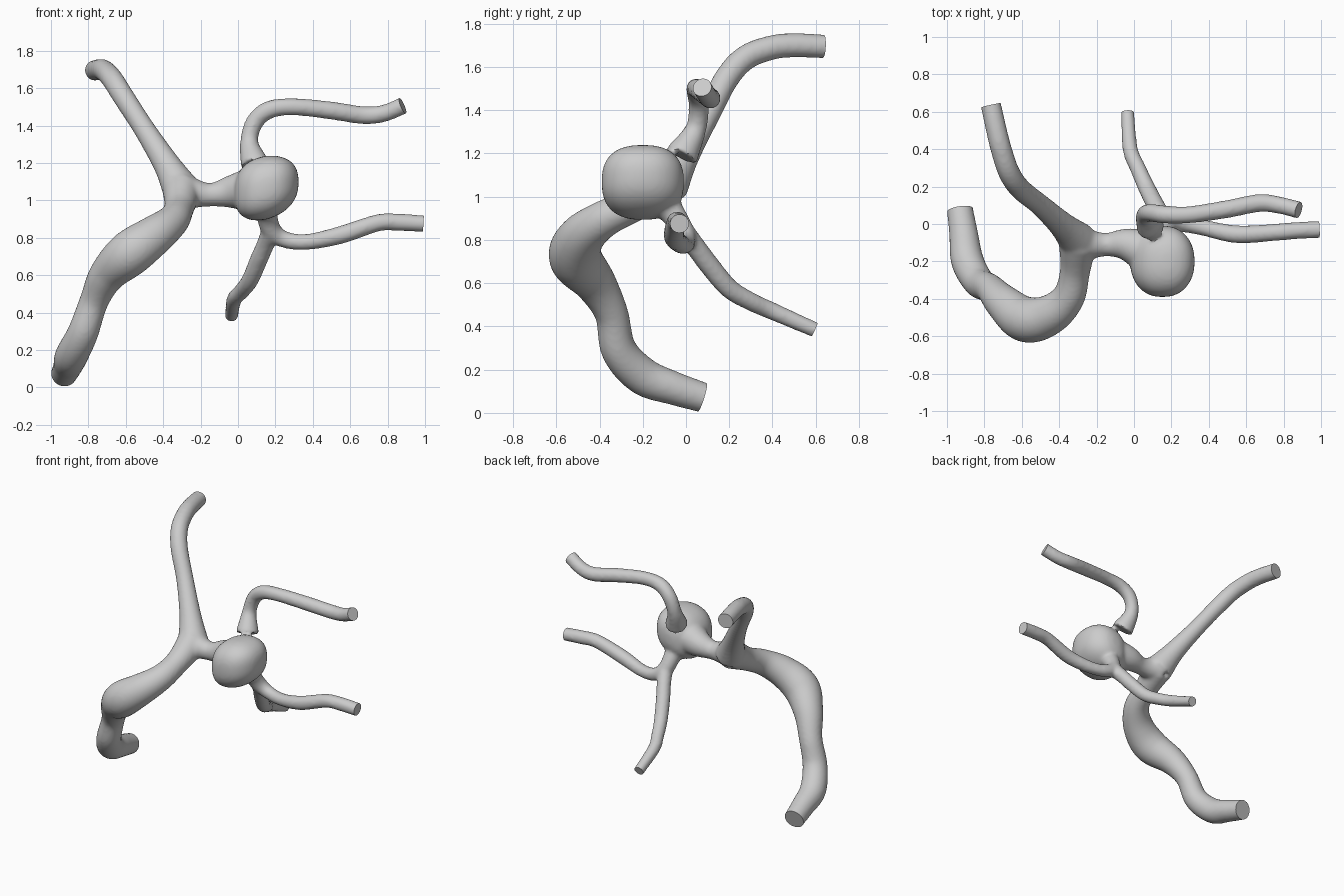
import bpy, bmesh, math
from mathutils import Vector

cube = bpy.data.objects.get("Cube")
if cube:
    bpy.data.objects.remove(cube, do_unlink=True)

SIDES, STEPS, EXTRA = 24, 8, 0.08

# Each vessel: centre line points with a radius (x, y, z, r)
trunk = [(-.93, .075, .072, .067), (-.91, -.06, .115, .075), (-.89, -.2, .17, .085),
         (-.83, -.31, .29, .08), (-.77, -.345, .46, .075), (-.7, -.42, .6, .095),
         (-.58, -.51, .715, .12), (-.45, -.485, .81, .105), (-.35, -.39, .89, .085),
         (-.315, -.25, .96, .078), (-.3, -.1, 1.05, .1)]
upper_right_branch = [(-.765, .635, 1.695, .052), (-.735, .5, 1.7, .053), (-.71, .4, 1.69, .054),
                      (-.67, .28, 1.645, .055), (-.61, .19, 1.55, .055), (-.5, .1, 1.38, .055),
                      (-.38, -.01, 1.19, .07), (-.3, -.09, 1.05, .1)]
bridge = [(-.3, -.1, 1.05, .1), (-.22, -.11, 1.035, .073), (-.14, -.11, 1.03, .06),
          (-.04, -.11, 1.045, .085), (.08, -.15, 1.06, .12)]
upper_left_branch = [(.88, .075, 1.505, .043), (.78, .1, 1.465, .043), (.67, .112, 1.455, .045),
                     (.5, .08, 1.48, .045), (.3, .05, 1.5, .043), (.17, .05, 1.485, .045),
                     (.09, .06, 1.42, .045), (.06, .045, 1.31, .046), (.09, -.02, 1.19, .075)]
lower_left_branch = [(.99, -.03, .875, .042), (.87, -.035, .882, .043), (.75, -.045, .88, .043),
                     (.55, -.055, .815, .045), (.37, -.02, .778, .04), (.25, 0, .79, .042),
                     (.18, -.015, .84, .05), (.155, -.06, .92, .055), (.15, -.13, 1, .08)]
lower_back_branch = [(-.035, .595, .385, .033), (-.02, .4, .47, .038), (.02, .3, .515, .04),
                     (.065, .2, .575, .043), (.11, .11, .68, .045), (.145, .05, .76, .045),
                     (.18, -.015, .84, .05)]
open_vessels = [trunk, upper_right_branch, upper_left_branch, lower_left_branch, lower_back_branch]


def spline(points):
    """Smooth curve through points, carrying the radius along."""
    p = [Vector(q) for q in points]
    p = [2 * p[0] - p[1]] + p + [2 * p[-1] - p[-2]]
    out = []
    for a, b, c, d in zip(p, p[1:], p[2:], p[3:]):
        for i in range(STEPS):
            t = i / STEPS
            out.append(.5 * (2 * b + (c - a) * t + (2 * a - 5 * b + 4 * c - d) * t * t
                             + (3 * b - a - 3 * c + d) * t ** 3))
    return out + [p[-2]]


def end_plane(points):
    """Centre and outward direction of a vessel's open end."""
    line = spline(points)
    tip = line[0].to_3d()
    return tip, (tip - line[2].to_3d()).normalized()


def add_tube(bm, points, extend):
    line = spline(points)
    if extend:
        tip, out = end_plane(points)
        line.insert(0, (tip + out * EXTRA).to_4d())
        line[0].w = line[1].w
    centres = [q.to_3d() for q in line]
    side = Vector((.31, .22, .92))
    rings = []
    for i, c in enumerate(centres):
        axis = (centres[min(i + 1, len(centres) - 1)] - centres[max(i - 1, 0)]).normalized()
        side = (side - axis * side.dot(axis)).normalized()
        other = axis.cross(side)
        r = line[i].w + .003
        angles = [2 * math.pi * k / SIDES for k in range(SIDES)]
        rings.append([bm.verts.new(c + r * (side * math.cos(a) + other * math.sin(a)))
                      for a in angles])
    for lo, hi in zip(rings, rings[1:]):
        for k in range(SIDES):
            n = (k + 1) % SIDES
            bm.faces.new((lo[k], lo[n], hi[n], hi[k]))
    bm.faces.new(rings[0][::-1])
    bm.faces.new(rings[-1])


def add_sac(bm):
    """Rounded, slightly boxy bulge leaning up towards its outer side."""
    ball = bmesh.ops.create_icosphere(bm, subdivisions=4, radius=1)["verts"]
    for v in ball:
        n = v.co.normalized()
        n /= sum(abs(k) ** 2.5 for k in n) ** (1 / 2.5)
        narrow = 1 - .12 * n.y * n.y
        v.co = Vector((.152 + .172 * n.x * narrow, -.2 + .19 * n.y,
                       1.068 + .17 * n.z * (1 - .12 * max(n.x, 0)) + .03 * n.x))


# Closed overlapping solids
bm = bmesh.new()
for vessel in open_vessels:
    add_tube(bm, vessel, True)
add_tube(bm, bridge, False)
add_sac(bm)
bmesh.ops.recalc_face_normals(bm, faces=bm.faces)
mesh = bpy.data.meshes.new("branching_vessel")
bm.to_mesh(mesh)
bm.free()
vessel_obj = bpy.data.objects.new("branching_vessel", mesh)
bpy.context.collection.objects.link(vessel_obj)

# Fuse into one skin with soft joints
fuse = vessel_obj.modifiers.new("fuse", "REMESH")
fuse.mode = "VOXEL"
fuse.voxel_size = .012
soften = vessel_obj.modifiers.new("soften", "SMOOTH")
soften.factor = .5
soften.iterations = 8
bpy.context.view_layer.objects.active = vessel_obj
vessel_obj.select_set(True)
for name in ("fuse", "soften"):
    bpy.ops.object.modifier_apply(modifier=name)

# Cut the open ends flat and cap them
bm = bmesh.new()
bm.from_mesh(vessel_obj.data)
for vessel in open_vessels:
    tip, out = end_plane(vessel)
    faces = [f for f in bm.faces if (f.calc_center_median() - tip).length < .16]
    edges = {e for f in faces for e in f.edges}
    verts = {v for f in faces for v in f.verts}
    bmesh.ops.bisect_plane(bm, geom=list(verts) + list(edges) + faces, plane_co=tip,
                           plane_no=out, clear_outer=True)
    rim = [e for e in bm.edges if e.is_boundary]
    bmesh.ops.holes_fill(bm, edges=rim, sides=0)
bmesh.ops.recalc_face_normals(bm, faces=bm.faces)
bm.to_mesh(vessel_obj.data)
bm.free()

# Single plain colour
grey = bpy.data.materials.new("plain_grey")
grey.use_nodes = True
colour = (.6, .6, .6, 1)
grey.diffuse_color = colour
grey.node_tree.nodes["Principled BSDF"].inputs["Base Color"].default_value = colour
vessel_obj.data.materials.clear()
vessel_obj.data.materials.append(grey)
bpy.ops.object.shade_smooth_by_angle(angle=math.radians(40))
